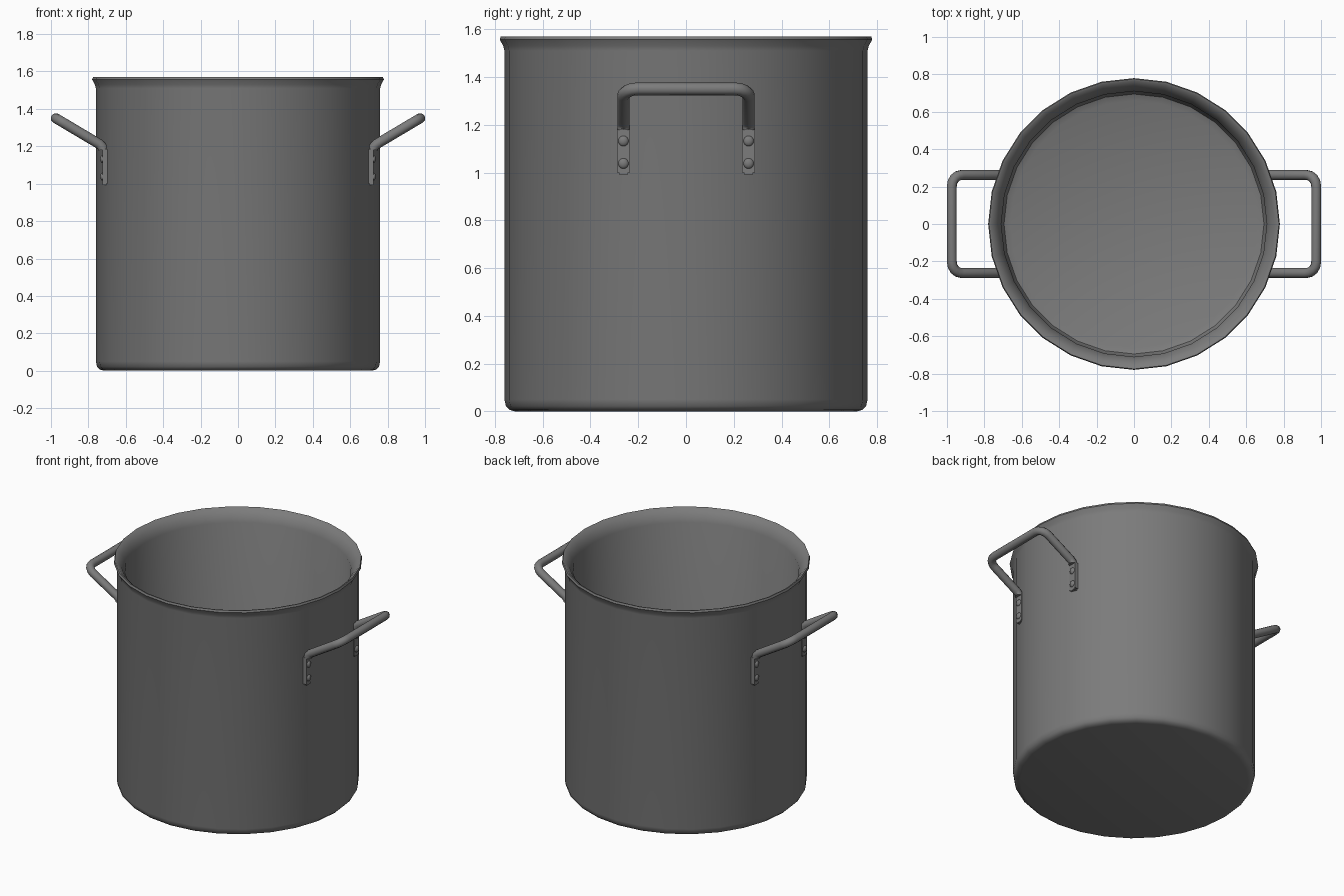
import bpy, bmesh, math
from mathutils import Vector, Matrix

cube = bpy.data.objects.get("Cube")
if cube:
    bpy.data.objects.remove(cube, do_unlink=True)

steel = bpy.data.materials.new("dark_steel")
steel.use_nodes = True
GREY = (0.2, 0.2, 0.2, 1)
steel.diffuse_color = GREY
steel.node_tree.nodes["Principled BSDF"].inputs["Base Color"].default_value = GREY


def make(name, bm, angle=40):
    """Turn a bmesh into a smooth-shaded steel object."""
    bmesh.ops.recalc_face_normals(bm, faces=bm.faces)
    me = bpy.data.meshes.new(name)
    bm.to_mesh(me)
    bm.free()
    me.materials.append(steel)
    ob = bpy.data.objects.new(name, me)
    bpy.context.collection.objects.link(ob)
    bpy.ops.object.select_all(action='DESELECT')
    ob.select_set(True)
    bpy.context.view_layer.objects.active = ob
    bpy.ops.object.shade_smooth_by_angle(angle=math.radians(angle))
    return ob


def lathe(name, profile, sides):
    bm = bmesh.new()
    verts = [bm.verts.new((r, 0, z)) for r, z in profile]
    edges = [bm.edges.new(p) for p in zip(verts, verts[1:])]
    bmesh.ops.spin(bm, geom=verts + edges, cent=(0, 0, 0), axis=(0, 0, 1),
                   angle=math.tau, steps=sides, use_merge=True)
    bmesh.ops.remove_doubles(bm, verts=bm.verts, dist=0.0005)
    return make(name, bm)


def tube(name, path, radius, sides=10):
    """Sweep a round section along a path, mitred at each bend."""
    bm = bmesh.new()
    rings = []
    side = Vector((0, 0, 1)).cross(Vector((1, 0, 0)))
    normal = side
    for i, p in enumerate(path):
        before = (p - path[max(i - 1, 0)]).normalized()
        after = (path[min(i + 1, len(path) - 1)] - p).normalized()
        t = (before + after).normalized()
        normal = (normal - t * normal.dot(t)).normalized()
        binormal = t.cross(normal)
        angles = [math.tau * (k + 0.5) / sides for k in range(sides)]
        rings.append([bm.verts.new(p + radius * (normal * math.cos(a) + binormal * math.sin(a)))
                      for a in angles])
    for a, b in zip(rings, rings[1:]):
        for k in range(sides):
            n = (k + 1) % sides
            bm.faces.new((a[k], a[n], b[n], b[k]))
    bm.faces.new(rings[0])
    bm.faces.new(rings[-1])
    return make(name, bm, 50)


# Pot: underside, outer wall, flared lip, inner wall and floor
lathe("pot_body", [
    (0, 0), (0.715, 0), (0.738, 0.006), (0.754, 0.022), (0.76, 0.05),
    (0.76, 1.51), (0.765, 1.53), (0.78, 1.557), (0.775, 1.57), (0.765, 1.568),
    (0.735, 1.535), (0.71, 1.49), (0.71, 0.1), (0.695, 0.065), (0.66, 0.05), (0, 0.05)], 28)

HALF, ROD = 0.262, 0.027
LOW, HIGH = Vector((0.73, 0, 1.205)), Vector((0.974, 0, 1.35))
slope = (HIGH - LOW).normalized()
across = Vector((0, 1, 0))

for label, s in (("left", 1), ("right", -1)):
    # Handle: two sloped arms joined by a grip with rounded corners
    arm = [Vector((0.722, 0, 1.18)), Vector((0.723, 0, 1.195)), LOW + slope * 0.015]
    half = [p + across * HALF for p in arm]
    bend = 0.06
    centre = HIGH - slope * bend + across * (HALF - bend)
    for k in range(5):
        a = math.pi / 2 * k / 4
        half.append(centre + bend * (across * math.cos(a) + slope * math.sin(a)))
    path = half + [Vector((p.x, -p.y, p.z)) for p in reversed(half)]
    path = [Vector((p.x * s, p.y, p.z)) for p in path]
    tube(label + "_handle", path, ROD)

    for end, t in (("back", 1), ("front", -1)):
        # Flattened mounting tab
        bm = bmesh.new()
        bmesh.ops.create_cube(bm, size=1, matrix=Matrix.Translation((0.712 * s, HALF * t, 1.092))
                              @ Matrix.Diagonal((0.026, 0.054, 0.2, 1)))
        bmesh.ops.bevel(bm, geom=[e for e in bm.edges if abs(e.verts[0].co.x - e.verts[1].co.x) > 0.01],
                        offset=0.008, segments=2, affect='EDGES')
        make(f"{label}_{end}_tab", bm, 30)

        # Two domed rivets
        for spot, z in (("upper", 1.132), ("lower", 1.038)):
            bm = bmesh.new()
            bmesh.ops.create_uvsphere(bm, u_segments=12, v_segments=8, radius=1,
                                      matrix=Matrix.Translation((0.724 * s, HALF * t, z))
                                      @ Matrix.Diagonal((0.013, 0.022, 0.022, 1)))
            make(f"{label}_{end}_{spot}_rivet", bm, 60)
